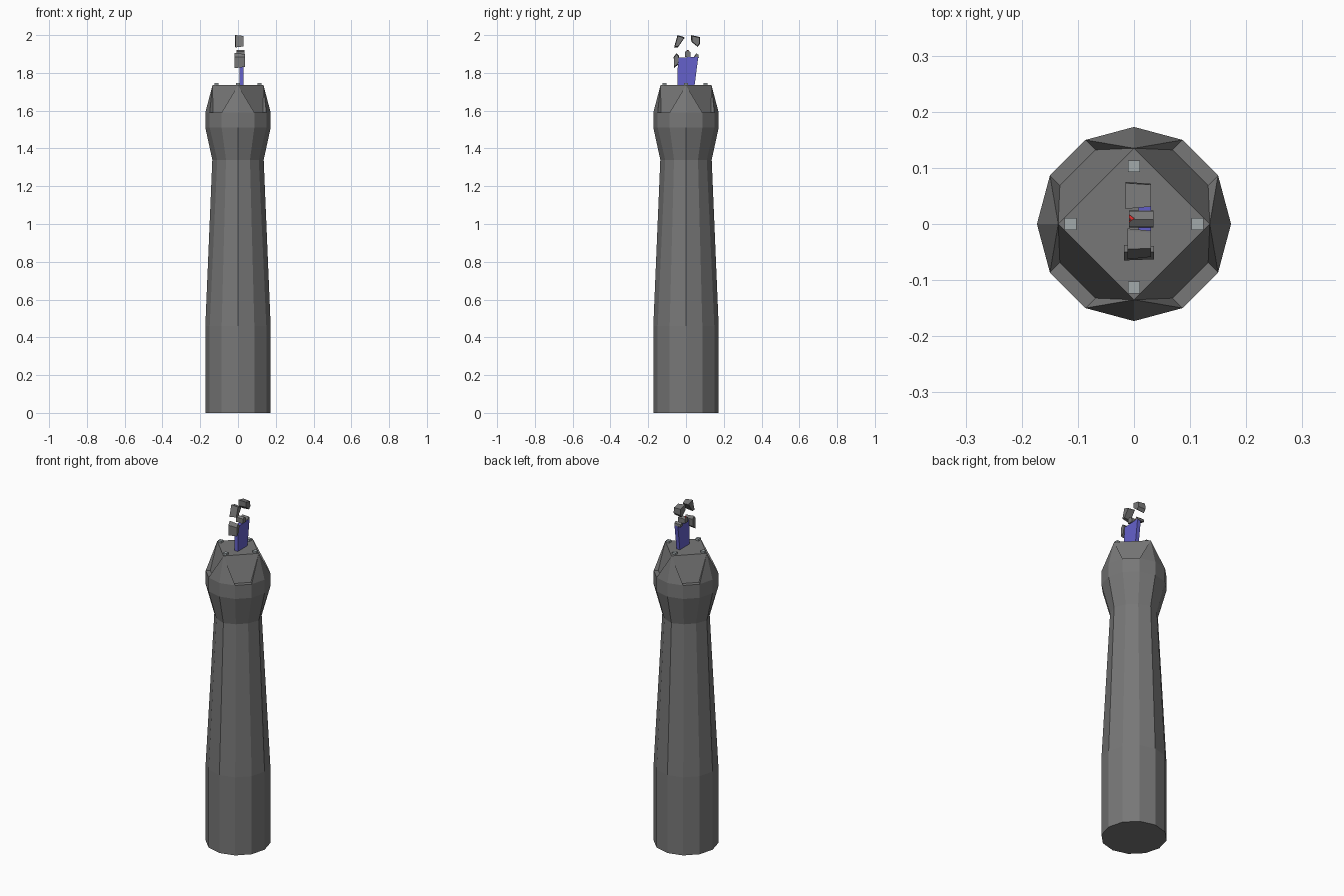
import bpy, bmesh, math
from mathutils import Vector

if "Cube" in bpy.data.objects:
    bpy.data.objects.remove(bpy.data.objects["Cube"])

GREY = (.185, .185, .185, 1)
PALE = (.36, .4, .41, 1)
BLUE = (.13, .12, .6, 1)
RED = (.8, .03, .03, 1)


def finish(bm, name, colour):
    bmesh.ops.recalc_face_normals(bm, faces=bm.faces)
    me = bpy.data.meshes.new(name)
    bm.to_mesh(me)
    bm.free()
    ob = bpy.data.objects.new(name, me)
    bpy.context.collection.objects.link(ob)
    mat = bpy.data.materials.new(name + "_colour")
    mat.diffuse_color = colour
    mat.use_nodes = True
    mat.node_tree.nodes["Principled BSDF"].inputs["Base Color"].default_value = mat.diffuse_color
    me.materials.append(mat)
    return ob


def hull(name, pts, colour):
    bm = bmesh.new()
    for p in pts:
        bm.verts.new(p)
    bmesh.ops.convex_hull(bm, input=bm.verts[:])
    return finish(bm, name, colour)


# Column: 12-sided rings, (z, radius at the four main corners, radius at the others)
bm = bmesh.new()
rings = []
for z, rc, ro in [(0, .173, .173), (.46, .173, .173), (1.34, .136, .127),
                  (1.51, .173, .173), (1.59, .173, .173)]:
    ring = []
    for i in range(12):
        a = math.radians(30 * i)
        r = ro if i % 3 else rc
        ring.append(bm.verts.new((r * math.cos(a), r * math.sin(a), z)))
    rings.append(ring)
bm.faces.new(rings[0])
for lo, hi in zip(rings, rings[1:]):
    for i in range(12):
        j = (i + 1) % 12
        bm.faces.new((lo[i], lo[j], hi[j], hi[i]))

# Faceted cap: diamond top, with a recessed panel and ledge on each diagonal
top = []
for i in range(4):
    a = math.radians(90 * i)
    top.append(bm.verts.new((.135 * math.cos(a), .135 * math.sin(a), 1.735)))
bm.faces.new(top)
rim = rings[-1]
for k in range(4):
    t0, t1 = top[k], top[(k + 1) % 4]
    c, p, n = rim[3 * k], rim[3 * k - 1], rim[3 * k + 1]
    n2 = rim[3 * k + 2]
    bm.faces.new((t0, p, c))
    bm.faces.new((t0, c, n))
    mid = (n.co + n2.co) / 2
    shift = Vector((mid.x, mid.y, 0)).normalized() * -.025
    q0 = bm.verts.new(n.co + shift)
    q1 = bm.verts.new(n2.co + shift)
    bm.faces.new((n, n2, q1, q0))
    bm.faces.new((t0, n, q0))
    bm.faces.new((t1, q1, n2))
    bm.faces.new((t0, q0, q1, t1))
finish(bm, "column", GREY)

# Four studs on the cap
for i, (x, y) in enumerate([(.113, 0), (-.113, 0), (0, .103), (0, -.113)]):
    bm = bmesh.new()
    bmesh.ops.create_cube(bm, size=.021)
    bmesh.ops.translate(bm, verts=bm.verts, vec=(x, y, 1.736))
    finish(bm, f"stud_{i + 1}", PALE)

# Blue slab standing on the cap
slab = [(-.045, 1.73), (.045, 1.73), (.065, 1.885), (.045, 1.885), (-.043, 1.88)]
hull("blue_slab", [(x, y, z) for x in (.008, .03) for y, z in slab], BLUE)


# Grey fragments: a side outline in (y, z), slightly tapered across x
def fragment(name, x0, x1, outline, taper=.85):
    cy = sum(p[0] for p in outline) / len(outline)
    cz = sum(p[1] for p in outline) / len(outline)
    near = [(x0, y, z) for y, z in outline]
    far = [(x1, cy + (y - cy) * taper, cz + (z - cz) * taper) for y, z in outline]
    hull(name, near + far, GREY)


fragment("fragment_front_top", -.012, .03,
         [(-.063, 1.935), (-.043, 1.935), (-.008, 1.985), (-.012, 1.99), (-.045, 2.0)])
fragment("fragment_back_top", -.015, .03,
         [(.027, 2.0), (.073, 1.99), (.075, 1.955), (.062, 1.938), (.028, 1.965)])
fragment("fragment_middle", -.009, .035,
         [(-.006, 1.885), (.024, 1.885), (.023, 1.91), (.008, 1.92), (-.005, 1.912)], 1)
fragment("fragment_front_low", -.018, .036,
         [(-.064, 1.825), (-.04, 1.845), (-.037, 1.89), (-.05, 1.905), (-.065, 1.885)])
fragment("fragment_back_low", -.012, .03,
         [(.042, 1.885), (.068, 1.88), (.066, 1.895), (.055, 1.905)])

# Small red tip beside the middle fragment
hull("red_tip", [(-.009, .003, 1.918), (-.009, .017, 1.918), (.001, .01, 1.923),
                 (-.006, .01, 1.9)], RED)
